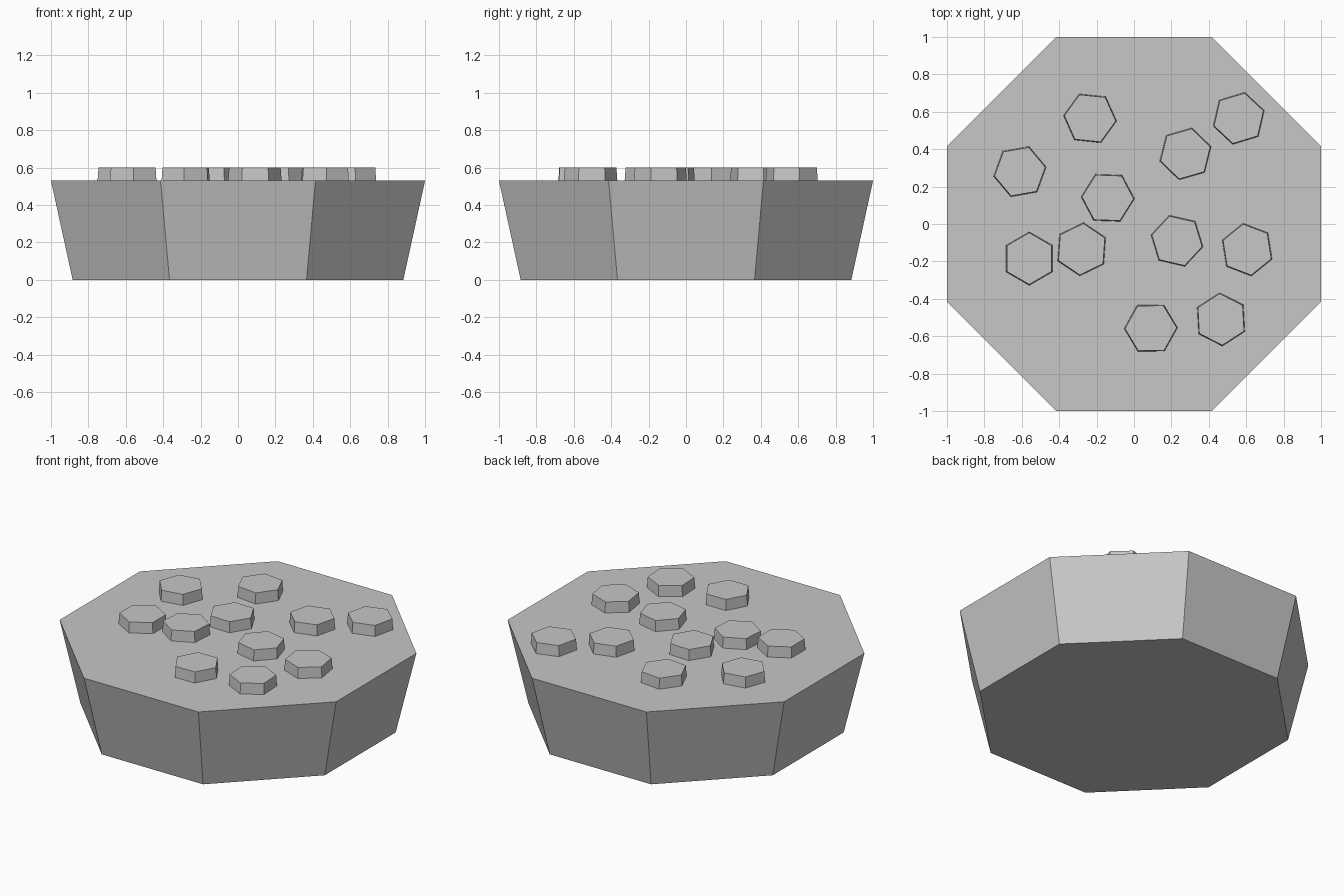
import bpy
import bmesh
from math import cos, sin, pi, radians

cube = bpy.data.objects.get("Cube")
if cube:
    bpy.data.objects.remove(cube, do_unlink=True)

# One stone grey for everything
GREY = (0.57, 0.57, 0.57, 1.0)
stone = bpy.data.materials.new("stone_grey")
stone.use_nodes = True
stone.diffuse_color = GREY
bsdf = next(n for n in stone.node_tree.nodes if n.type == 'BSDF_PRINCIPLED')
bsdf.inputs["Base Color"].default_value = GREY


def frustum(name, sides, bottom_radius, top_radius, z0, z1, centre=(0, 0), turn=0):
    """Closed, flat-shaded prism whose radius changes from bottom to top."""
    bm = bmesh.new()
    rings = []
    for radius, z in ((bottom_radius, z0), (top_radius, z1)):
        ring = []
        for i in range(sides):
            a = turn + 2 * pi * i / sides
            ring.append(bm.verts.new((radius * cos(a), radius * sin(a), z)))
        rings.append(ring)
    low, high = rings
    bm.faces.new(low[::-1])
    bm.faces.new(high)
    for i in range(sides):
        j = (i + 1) % sides
        bm.faces.new((low[i], low[j], high[j], high[i]))
    mesh = bpy.data.meshes.new(name)
    bm.to_mesh(mesh)
    bm.free()
    mesh.materials.append(stone)
    obj = bpy.data.objects.new(name, mesh)
    obj.location = (*centre, 0)
    bpy.context.collection.objects.link(obj)
    return obj


# Octagonal base, flaring outward towards the top
DECK = 0.53
half_turn = pi / 8
frustum("base", 8, 0.884 / cos(half_turn), 1 / cos(half_turn), 0, DECK, turn=half_turn)

# Hexagonal studs scattered on the deck: x, y, turn in degrees
studs = [
    (-0.235, 0.565, 54), (0.56, 0.565, 17), (0.275, 0.375, 16),
    (-0.61, 0.28, 10), (-0.14, 0.14, 58), (-0.56, -0.185, 30),
    (-0.28, -0.135, 26), (0.23, -0.09, 47), (0.605, -0.137, 39),
    (0.09, -0.557, 1), (0.465, -0.51, 33),
]
for n, (x, y, turn) in enumerate(studs, 1):
    frustum(f"stud_{n}", 6, 0.143, 0.138, DECK, 0.6, (x, y), radians(turn))
